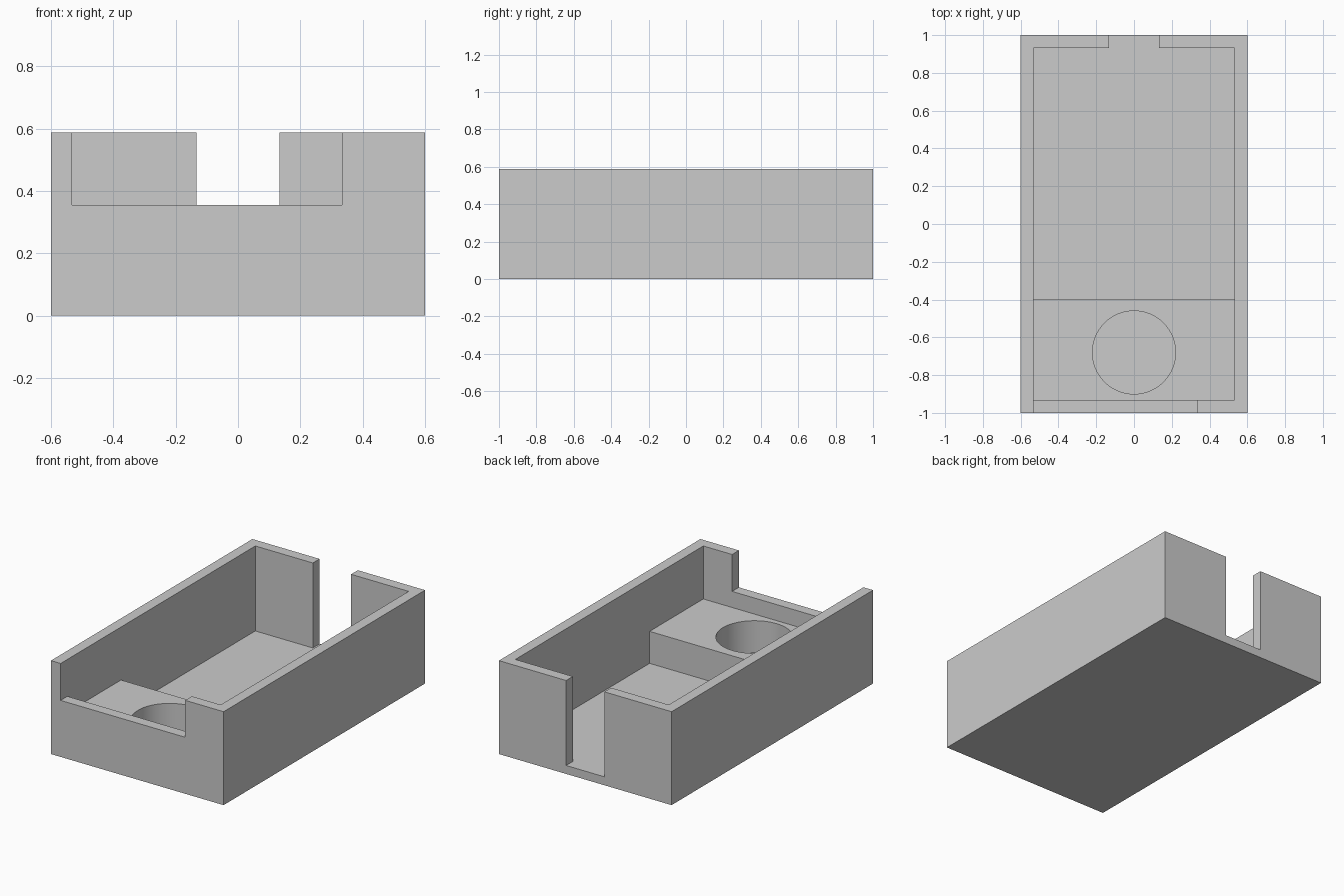
import bpy
import bmesh
from mathutils import Matrix, Vector

cube = bpy.data.objects.get("Cube")
if cube:
    bpy.data.objects.remove(cube, do_unlink=True)

WIDTH, LENGTH, HEIGHT = 1.2, 2.0, 0.587
WALL, FLOOR = 0.067, 0.053
LEDGE_TOP, LEDGE_BACK = 0.254, -0.4
IN_X, IN_Y = WIDTH / 2 - WALL, LENGTH / 2 - WALL
ABOVE = HEIGHT + 0.2

grey = bpy.data.materials.new("light grey")
grey.use_nodes = True
colour = (0.6, 0.6, 0.6, 1)
grey.diffuse_color = colour
grey.node_tree.nodes["Principled BSDF"].inputs["Base Color"].default_value = colour


def add_object(name, bm):
    mesh = bpy.data.meshes.new(name)
    bm.to_mesh(mesh)
    bm.free()
    mesh.materials.append(grey)
    obj = bpy.data.objects.new(name, mesh)
    bpy.context.scene.collection.objects.link(obj)
    return obj


def box(name, low, high):
    low, high = Vector(low), Vector(high)
    bm = bmesh.new()
    matrix = Matrix.Translation((low + high) / 2) @ Matrix.Diagonal((high - low).to_4d())
    bmesh.ops.create_cube(bm, size=1, matrix=matrix)
    return add_object(name, bm)


def cylinder(name, x, y, radius, low, high):
    bm = bmesh.new()
    bmesh.ops.create_cone(bm, cap_ends=True, segments=64, radius1=radius, radius2=radius,
                          depth=high - low, matrix=Matrix.Translation((x, y, (low + high) / 2)))
    return add_object(name, bm)


# Solid block
tray = box("tray", (-WIDTH / 2, -LENGTH / 2, 0), (WIDTH / 2, LENGTH / 2, HEIGHT))

# Main pocket, raised front ledge, round well, front notch and back slot
cutters = [
    box("main_pocket", (-IN_X, LEDGE_BACK, FLOOR), (IN_X, IN_Y, ABOVE)),
    box("ledge_pocket", (-IN_X, -IN_Y, LEDGE_TOP), (IN_X, 0, ABOVE)),
    cylinder("round_well", 0, -0.68, 0.22, FLOOR, ABOVE),
    box("front_notch", (-IN_X, -1.1, 0.355), (0.333, -0.8, ABOVE)),
    box("back_slot", (-0.133, 0.5, FLOOR), (0.133, 1.1, ABOVE)),
]
for cutter in cutters:
    cutter.hide_render = True
    mod = tray.modifiers.new(cutter.name, "BOOLEAN")
    mod.operation = "DIFFERENCE"
    mod.solver = "EXACT"
    mod.object = cutter

# Apply the cuts and remove the cutters
bpy.context.view_layer.update()
cut_mesh = bpy.data.meshes.new_from_object(tray.evaluated_get(bpy.context.evaluated_depsgraph_get()))
tray.modifiers.clear()
tray.data = cut_mesh
for cutter in cutters:
    bpy.data.objects.remove(cutter, do_unlink=True)

# Smooth well wall with sharp edges
bpy.ops.object.select_all(action="DESELECT")
tray.select_set(True)
bpy.context.view_layer.objects.active = tray
bpy.ops.object.shade_smooth_by_angle()
